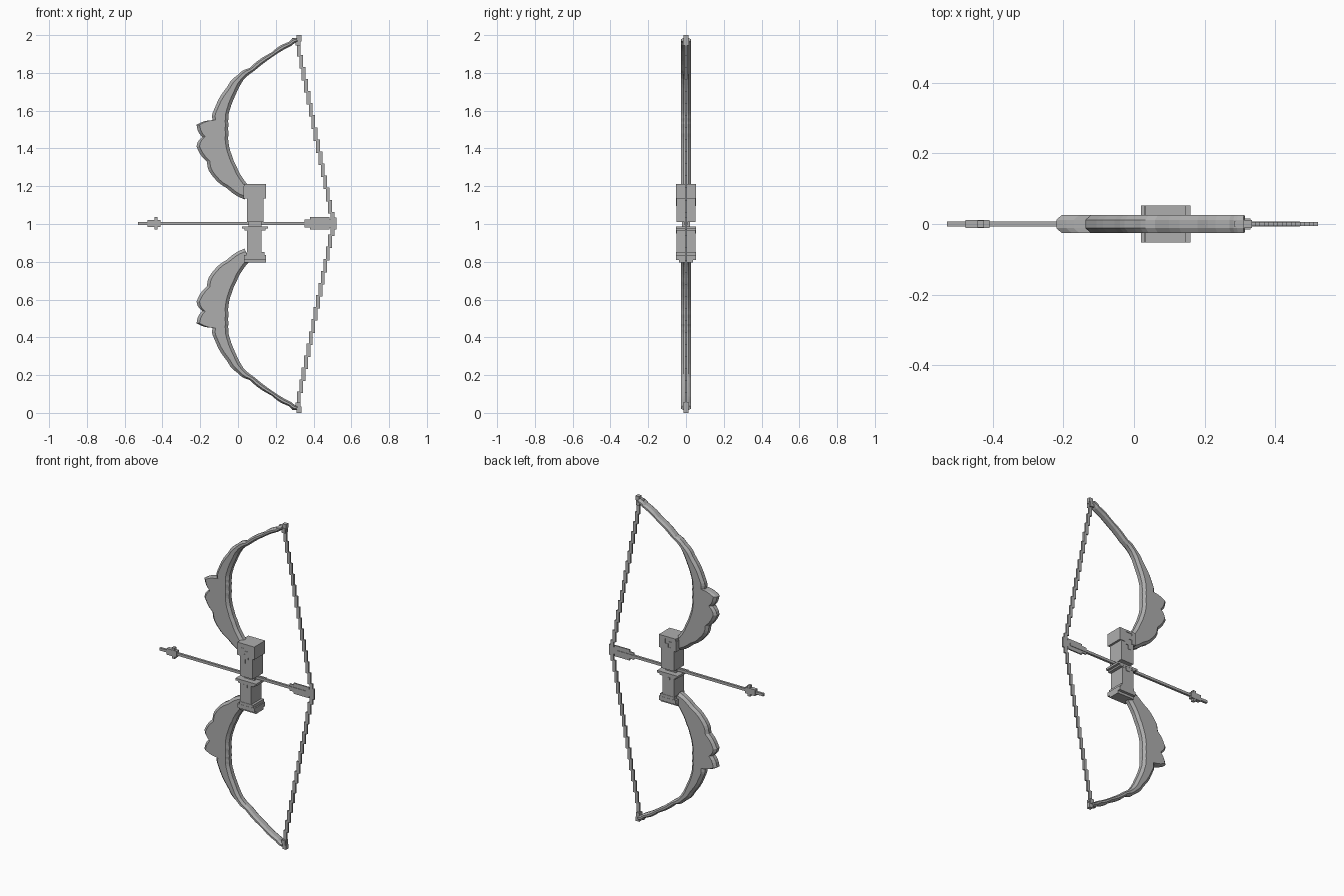
import bpy
import bmesh
from mathutils import Vector

cube = bpy.data.objects.get("Cube")
if cube:
    bpy.data.objects.remove(cube, do_unlink=True)

grey = bpy.data.materials.new("plain grey")
grey.use_nodes = True
colour = (0.42, 0.42, 0.42, 1)
grey.diffuse_color = colour
grey.node_tree.nodes["Principled BSDF"].inputs["Base Color"].default_value = colour

MIDDLE = 1.0  # height of the arrow, the mirror plane of the bow


def add_object(name, bm, mirrored=False):
    """Turn a bmesh, built around the arrow height, into a named object."""
    bmesh.ops.recalc_face_normals(bm, faces=bm.faces)
    mesh = bpy.data.meshes.new(name)
    bm.to_mesh(mesh)
    bm.free()
    mesh.materials.append(grey)
    obj = bpy.data.objects.new(name, mesh)
    obj.location.z = MIDDLE
    bpy.context.collection.objects.link(obj)
    if mirrored:
        mirror = obj.modifiers.new("mirror", "MIRROR")
        mirror.use_axis = (False, False, True)
        mirror.use_mirror_merge = False
    return obj


def add_box(bm, left, right, bottom, top, depth):
    """Box given by its x and z limits and its half depth in y."""
    box = bmesh.ops.create_cube(bm, size=1)
    size = Vector((right - left, 2 * depth, top - bottom))
    centre = Vector(((left + right) / 2, 0, (bottom + top) / 2))
    for v in box["verts"]:
        v.co = v.co * size + centre


def boxes(name, parts, mirrored=False):
    bm = bmesh.new()
    for part in parts:
        add_box(bm, *part)
    return add_object(name, bm, mirrored)


# Limbs: paired outer and inner edge points (x, z) from grip to tip
outer = [(.035, .13), (-.06, .19), (-.14, .26), (-.165, .33), (-.22, .41),
         (-.19, .46), (-.22, .525), (-.135, .55), (-.125, .61), (-.055, .73),
         (0, .79), (.06, .825), (.18, .91), (.27, .965), (.31, .985)]
inner = [(.06, .2), (.02, .25), (-.01, .31), (-.035, .37), (-.05, .43),
         (-.05, .48), (-.05, .53), (-.05, .56), (-.045, .6), (-.01, .69),
         (.03, .765), (.085, .81), (.19, .89), (.285, .945), (.315, .965)]


def rippled(points, bulge):
    """Add a bulged midpoint to every long segment for a carved edge."""
    pts = [Vector((x, 0, z)) for x, z in points]
    result = [pts[0]]
    for a, b in zip(pts, pts[1:]):
        along = (b - a).normalized()
        side = Vector((-along.z, 0, along.x))
        result += [a.lerp(b, .35) + side * bulge, a.lerp(b, .6) + side * bulge, b]
    return result


bm = bmesh.new()
rings = []
for out, inn in zip(rippled(outer, .006), rippled(inner, .002)):
    across = inn - out
    bevel = min(.016 / across.length, .3)
    profile = [(0, -.012), (bevel, -.026), (1 - bevel, -.026), (1, -.012)]
    profile += [(t, -y) for t, y in reversed(profile)]
    rings.append([bm.verts.new(out + across * t + Vector((0, y, 0)))
                  for t, y in profile])
for a, b in zip(rings, rings[1:]):
    for i in range(len(a)):
        j = (i + 1) % len(a)
        bm.faces.new((a[i], a[j], b[j], b[i]))
bm.faces.new(rings[0])
bm.faces.new(rings[-1])
add_object("limbs", bm, True)

# Tips that hold the string
boxes("limb_tips", [(.285, .335, .965, .985, .008),
                    (.31, .335, .975, 1, .012),
                    (.305, .33, .945, .975, .015)], True)

# String: a stepped strip from each tip to the nock
steps = 15
string = []
for i in range(steps):
    x = .312 + (.49 - .312) * i / (steps - 1)
    top = .96 * (1 - i / steps)
    string.append((x, x + .02, top - .96 / steps - .008, top, .005))
boxes("bowstring", string, True)
boxes("string_loop", [(.49, .522, -.03, .034, .005)])

# Grip: two blocks with a waist between them
boxes("grip_upper_block", [(.047, .135, .01, .2, .05)])
boxes("grip_lower_block", [(.047, .125, -.17, -.025, .05)])
boxes("grip_waist", [(.055, .125, -.03, .015, .02)])
boxes("grip_middle_plate", [(.02, .16, -.025, -.012, .053),
                            (.035, .145, -.035, -.025, .052),
                            (.075, .1, -.05, -.035, .053)])

# Caps with stepped drips below the upper one
boxes("grip_top_cap", [(.033, .148, .2, .213, .053),
                       (.028, .14, .185, .2, .047)])
boxes("grip_top_drips", [(.03, .06, .135, .2, .053),
                         (.06, .08, .16, .185, .053),
                         (.07, .085, .095, .15, .053),
                         (.085, .105, .12, .17, .053),
                         (.105, .148, .135, .2, .053)])
boxes("grip_bottom_cap", [(.033, .148, -.19, -.165, .053),
                          (.045, .14, -.165, -.148, .052),
                          (.033, .148, -.205, -.19, .036)])

# Arrow
boxes("arrow_shaft", [(-.53, .47, -.006, .01, .007)])
boxes("arrow_head", [(-.478, -.41, -.016, .022, .012),
                     (-.443, -.425, -.03, .037, .01)])
boxes("arrow_fletching", [(.352, .49, -.018, .024, .004),
                          (.382, .485, .012, .036, .004),
                          (.382, .485, -.03, -.008, .004)])
